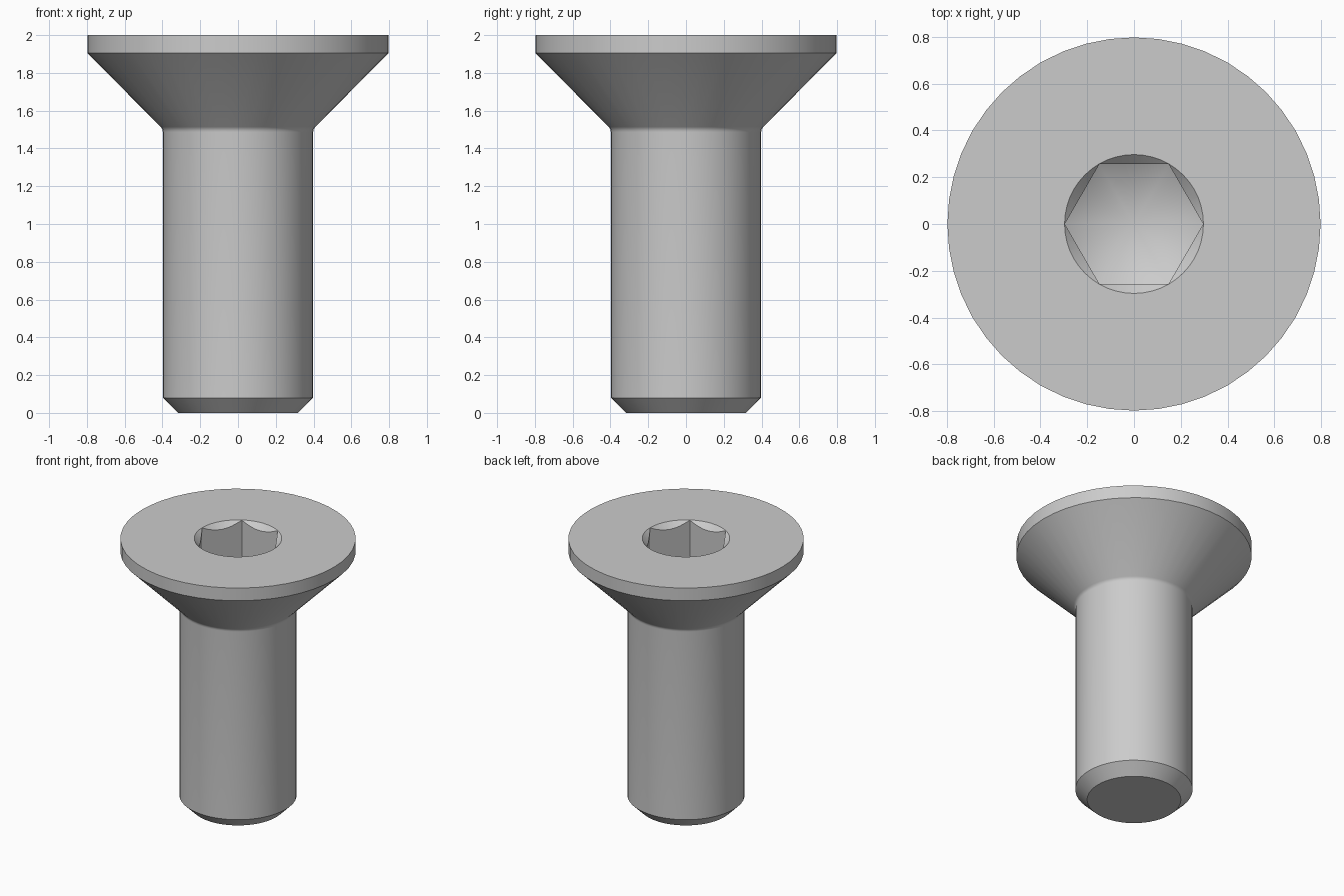
import bpy
import bmesh
import math

SIDES = 48

default = bpy.data.objects.get("Cube")
if default:
    bpy.data.objects.remove(default, do_unlink=True)

steel = bpy.data.materials.new("steel_grey")
steel.use_nodes = True
grey = (0.6, 0.6, 0.6, 1)
steel.diffuse_color = grey
steel.node_tree.nodes["Principled BSDF"].inputs["Base Color"].default_value = grey


def lathe(name, profile, sides=SIDES):
    """Revolve (radius, height) points, which start and end on the z axis."""
    bm = bmesh.new()
    verts = [bm.verts.new((r, 0, z)) for r, z in profile]
    edges = [bm.edges.new(pair) for pair in zip(verts, verts[1:])]
    bmesh.ops.spin(bm, geom=verts + edges, cent=(0, 0, 0), axis=(0, 0, 1),
                   angle=math.tau, steps=sides, use_merge=False)
    bmesh.ops.remove_doubles(bm, verts=bm.verts, dist=0.0001)
    bmesh.ops.recalc_face_normals(bm, faces=bm.faces)
    mesh = bpy.data.meshes.new(name)
    bm.to_mesh(mesh)
    bm.free()
    mesh.materials.append(steel)
    obj = bpy.data.objects.new(name, mesh)
    bpy.context.collection.objects.link(obj)
    return obj


def combine(target, cutter, operation):
    """Apply a boolean and discard the cutter."""
    mod = target.modifiers.new(operation.lower(), "BOOLEAN")
    mod.operation = operation
    mod.solver = "EXACT"
    mod.object = cutter
    bpy.context.view_layer.objects.active = target
    bpy.ops.object.modifier_apply(modifier=mod.name)
    bpy.data.objects.remove(cutter, do_unlink=True)


# Small fillet where the shank meets the conical head
shank, neck, fillet = 0.398, 1.503, 0.04
start = neck - fillet * math.tan(math.pi / 8)
neck_arc = []
for i in range(5):
    a = math.pi / 4 * i / 4
    neck_arc.append((shank + fillet * (1 - math.cos(a)), start + fillet * math.sin(a)))

# Countersunk head, shank and chamfered tip
screw = lathe("countersunk_screw",
              [(0, 0), (0.318, 0), (shank, 0.08)] + neck_arc +
              [(0.798, 1.905), (0.798, 2), (0, 2)])

# Hexagonal socket with a drilled conical floor
socket = lathe("socket_cutter", [(0, 1.4), (0.296, 1.4), (0.296, 2.1), (0, 2.1)], sides=6)
drill = lathe("drill_cutter", [(0, 1.529), (0.4, 1.76), (0.4, 2.2), (0, 2.2)])
combine(socket, drill, "INTERSECT")
combine(screw, socket, "DIFFERENCE")

# Chamfer around the socket mouth
chamfer = lathe("mouth_cutter", [(0, 1.9), (0.197, 1.9), (0.347, 2.05), (0, 2.05)])
combine(screw, chamfer, "DIFFERENCE")

# Smooth shading with crisp edges
bpy.ops.object.select_all(action="DESELECT")
screw.select_set(True)
bpy.context.view_layer.objects.active = screw
bpy.ops.object.shade_smooth_by_angle(angle=math.radians(25))
